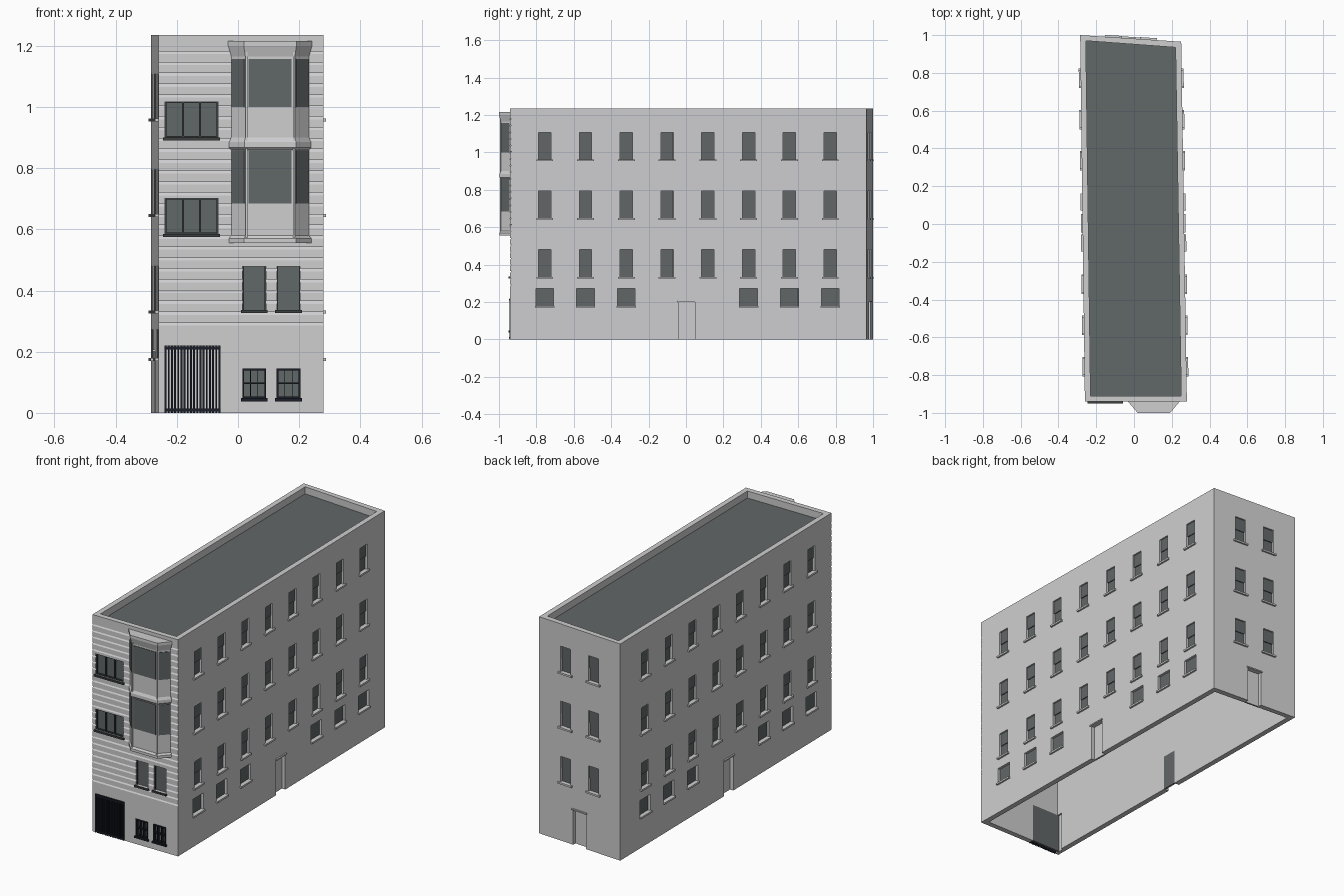
import bpy
import bmesh
from mathutils import Vector

cube = bpy.data.objects.get("Cube")
if cube:
    bpy.data.objects.remove(cube, do_unlink=True)


def material(name, r, g, b):
    m = bpy.data.materials.new(name)
    m.use_nodes = True
    m.diffuse_color = (r, g, b, 1)
    m.node_tree.nodes["Principled BSDF"].inputs["Base Color"].default_value = (r, g, b, 1)
    return m


PALE = material("pale grey", 0.62, 0.62, 0.63)
SLATE = material("slate grey", 0.12, 0.135, 0.135)
DARK = material("dark frame grey", 0.045, 0.05, 0.052)
BLACK = material("blue black", 0.011, 0.013, 0.022)

parts = {}


def part(name, mat):
    return parts.setdefault(name, (bmesh.new(), mat))[0]


def prism(bm, low, high):
    """Closed solid between two matching rings of points."""
    lo = [bm.verts.new(p) for p in low]
    hi = [bm.verts.new(p) for p in high]
    n = len(lo)
    bm.faces.new(lo[::-1])
    bm.faces.new(hi)
    for i in range(n):
        j = (i + 1) % n
        bm.faces.new((lo[i], lo[j], hi[j], hi[i]))


def slab(bm, ring, z0, z1):
    prism(bm, [(x, y, z0) for x, y in ring], [(x, y, z1) for x, y in ring])


def wall_box(bm, wall, u0, u1, z0, z1, o0, o1):
    """Box placed along a wall: u is the distance along it, o the offset outwards."""
    p, q = Vector(wall[0]), Vector(wall[1])
    d = (q - p).normalized()
    n = Vector((d.y, -d.x))
    ring = [p + d * u + n * o for u, o in ((u0, o1), (u1, o1), (u1, o0), (u0, o0))]
    slab(bm, ring, z0, z1)


HEIGHT, T = 1.235, 0.03
A, B, C, D = (-0.26, -0.94), (0.28, -0.94), (0.25, 0.965), (-0.285, 1.0)
OUTER = [A, B, C, D]
INNER = [(A[0] + T, A[1] + T), (B[0] - T, B[1] + T), (C[0] - T, C[1] - T), (D[0] + T, D[1] - T)]
FRONT, LEFT, BACK, RIGHT = (A, B), (B, C), (C, D), (D, A)

# Hollow shell of four walls
shell = part("walls", PALE)
rings = [[shell.verts.new((x, y, z)) for x, y in r]
         for r, z in ((OUTER, 0), (OUTER, HEIGHT), (INNER, HEIGHT), (INNER, 0))]
for k in range(4):
    r, s = rings[k], rings[(k + 1) % 4]
    for i in range(4):
        j = (i + 1) % 4
        shell.faces.new((r[i], r[j], s[j], s[i]))

slab(part("roof", SLATE), INNER, HEIGHT - 0.06, HEIGHT - 0.04)

cuts = part("opening_cutter", PALE)
grooves = part("groove_cutter", PALE)
DEEP = 0.016


def opening(wall, u, w, z0, z1, sill_mat=PALE, sill="sills", lip=0.012):
    """Recess with a glass pane and a projecting sill."""
    a, b = u - w / 2, u + w / 2
    wall_box(cuts, wall, a, b, z0, z1, -DEEP, 0.02)
    wall_box(part("glass", SLATE), wall, a, b, z0, z1, -DEEP - 0.002, -DEEP + 0.002)
    wall_box(part(sill, sill_mat), wall, a - lip, b + lip, z0 - 0.01, z0, -0.002, 0.01)
    return a, b


def sash_window(wall, u, z0, w=0.066, h=0.145):
    a, b = opening(wall, u, w, z0, z0 + h)
    # Upper sash sits in front of the lower one
    wall_box(part("upper_sashes", SLATE), wall, a, b, z0 + h / 2, z0 + h, -DEEP, -DEEP + 0.007)


def door(wall, u, w=0.086, h=0.2):
    a, b = u - w / 2, u + w / 2
    wall_box(cuts, wall, a, b, -0.02, h, -0.06, 0.02)
    wall_box(part("doors", PALE), wall, a, b, 0, h, -0.026, -0.021)
    wall_box(part("door_backs", SLATE), wall, a, b, 0, h, -0.031, -0.026)
    wall_box(part("door_lintels", PALE), wall, a - 0.006, b + 0.006, h, h + 0.007, -0.002, 0.008)


FLOORS = (0.335, 0.65, 0.963)
COLUMNS = [-0.755 + 0.218 * i for i in range(8)]

# Long side walls
for wall, place in ((LEFT, lambda y: y + 0.94), (RIGHT, lambda y: 1.0 - y)):
    for i, y in enumerate(COLUMNS):
        for z in FLOORS:
            sash_window(wall, place(y), z)
        if i not in (3, 4):
            opening(wall, place(y), 0.095, 0.18, 0.272, lip=0.004)
    door(wall, place(0.005))

# Back wall
for u in (0.175, 0.36):
    for z in FLOORS:
        sash_window(BACK, u, z)
door(BACK, 0.267)

# Front triple windows
for z in (0.585, 0.9):
    h = 0.118
    a, b = opening(FRONT, 0.108, 0.175, z, z + h, DARK, "triple_window_sills", 0.006)
    frame = part("triple_window_frames", DARK)
    for k in range(4):
        u = a + 0.003 + k * (b - a - 0.006) / 3
        wall_box(frame, FRONT, u - 0.003, u + 0.003, z, z + h, -DEEP, -0.004)
    for v in (z, z + h - 0.005):
        wall_box(frame, FRONT, a, b, v, v + 0.005, -DEEP, -0.004)

# Front paired windows, with barred ones below
for u in (0.313, 0.425):
    a, b = opening(FRONT, u, 0.076, 0.337, 0.478, DARK, "front_sills", 0.006)
    frame = part("front_window_frames", DARK)
    for v in (a, b - 0.004):
        wall_box(frame, FRONT, v, v + 0.004, 0.337, 0.478, -DEEP, -0.006)
    z0, z1 = 0.048, 0.145
    a, b = opening(FRONT, u, 0.078, z0, z1, BLACK, "basement_sills", 0.005)
    bars = part("basement_window_bars", BLACK)
    for v, t in ((a, 0.006), (b - 0.006, 0.006), (a + 0.026, 0.002), (b - 0.028, 0.002)):
        wall_box(bars, FRONT, v, v + t, z0, z1, -DEEP, 0.005)
    for v in (z0, 0.094, z1 - 0.006):
        wall_box(bars, FRONT, a, b, v, v + 0.006, -DEEP, 0.005)

# Garage opening behind a barred gate
g0, g1, gh = 0.02, 0.202, 0.22
wall_box(cuts, FRONT, g0, g1, -0.02, gh, -0.06, 0.02)
wall_box(part("garage_door", PALE), FRONT, g0, g1, 0, gh, -0.026, -0.021)
wall_box(part("garage_door_back", SLATE), FRONT, g0, g1, 0, gh, -0.031, -0.026)
gate = part("gate", BLACK)
BARS = 18
for k in range(BARS):
    u = g0 + k * (g1 - g0 - 0.006) / (BARS - 1)
    wall_box(gate, FRONT, u, u + 0.006, 0, gh, -0.004, 0.004)
for z in (0.005, gh - 0.012):
    wall_box(gate, FRONT, g0, g1, z, z + 0.009, -0.003, 0.006)

# Horizontal siding grooves on the upper front
z = 0.285
while z < 1.18:
    tri = ((-0.95, z), (-0.94, z), (-0.934, z + 0.009), (-0.95, z + 0.009))
    prism(grooves, [(-0.3, y, v) for y, v in tri], [(0.32, y, v) for y, v in tri])
    z += 0.0355


# Two-storey bay
def bay_ring(grow, z):
    return [(x, y, z) for x, y in ((-0.022 - grow, -0.935), (-0.022 - grow, -0.94),
                                   (0.024 - grow / 2, -0.99 - grow), (0.186 + grow / 2, -0.99 - grow),
                                   (0.232 + grow, -0.94), (0.232 + grow, -0.935))]


bay = part("bay", PALE)
levels = ((0.555, 0.008), (0.57, 0.008), (0.58, 0.0), (0.86, 0.0), (0.867, 0.007), (0.885, 0.007),
          (0.9, 0.0), (1.165, 0.0), (1.2, 0.01), (1.215, 0.01))
for (z0, s0), (z1, s1) in zip(levels, levels[1:]):
    prism(bay, bay_ring(s0, z0), bay_ring(s1, z1))
body = [p[:2] for p in bay_ring(0, 0)]
for k in (1, 2, 3):
    edge = (body[k], body[k + 1])
    length = (Vector(edge[1]) - Vector(edge[0])).length
    gap = 0.011 if k == 2 else 0.004
    for z0, z1 in ((0.685, 0.857), (1.0, 1.157)):
        wall_box(part("bay_windows", SLATE), edge, gap, length - gap, z0, z1, -0.002, 0.003)
    if k == 2:
        for u in (0, length - 0.007):
            wall_box(part("bay_posts", PALE), edge, u, u + 0.007, 0.57, 1.18, -0.002, 0.005)

# Turn the collected parts into objects
objects = {}
for name, (bm, mat) in parts.items():
    bmesh.ops.recalc_face_normals(bm, faces=bm.faces[:])
    mesh = bpy.data.meshes.new(name)
    bm.to_mesh(mesh)
    bm.free()
    mesh.materials.append(mat)
    objects[name] = bpy.data.objects.new(name, mesh)
    bpy.context.collection.objects.link(objects[name])

# Cut openings and grooves out of the walls
walls = objects["walls"]
bpy.context.view_layer.objects.active = walls
for name in ("groove_cutter", "opening_cutter"):
    mod = walls.modifiers.new(name, 'BOOLEAN')
    mod.operation = 'DIFFERENCE'
    mod.solver = 'EXACT'
    mod.object = objects[name]
    bpy.ops.object.modifier_apply(modifier=mod.name)
    objects[name].hide_render = True
    bpy.data.objects.remove(objects[name], do_unlink=True)
